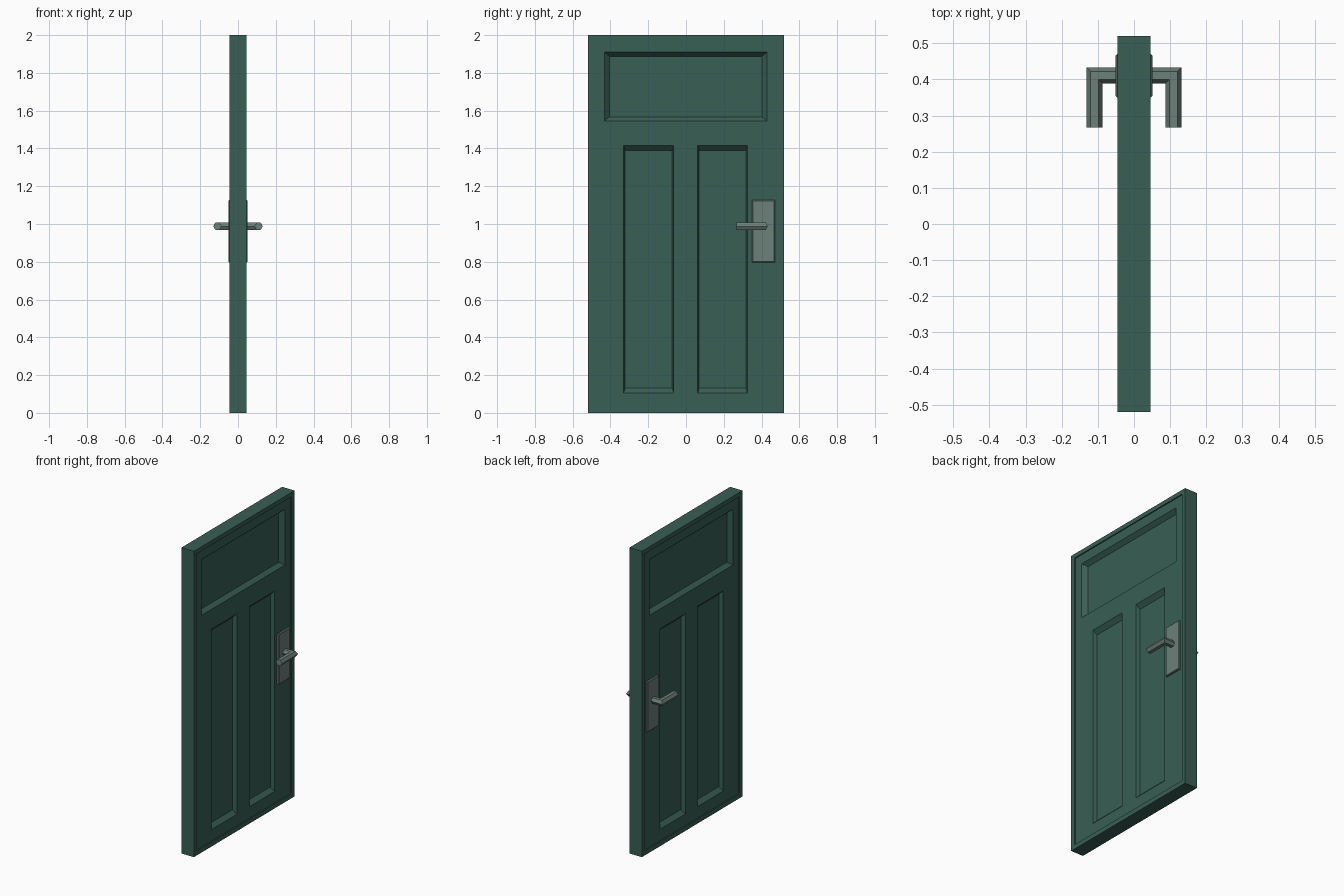
import bpy
import math

if "Cube" in bpy.data.objects:
    bpy.data.objects.remove(bpy.data.objects["Cube"])


def material(name, rgb):
    m = bpy.data.materials.new(name)
    m.diffuse_color = (*rgb, 1)
    m.use_nodes = True
    m.node_tree.nodes["Principled BSDF"].inputs["Base Color"].default_value = m.diffuse_color
    return m


green = material("dark green paint", (0.040, 0.113, 0.090))
steel = material("grey green metal", (0.150, 0.215, 0.188))


def make(name, quads, mat, mirror=True):
    """Object from separate polygons, welded and mirrored across x."""
    index, faces = {}, []
    for q in quads:
        pts = [tuple(round(c, 5) for c in p) for p in q]
        faces.append([index.setdefault(p, len(index)) for p in pts])
    me = bpy.data.meshes.new(name)
    me.from_pydata(list(index), [], faces)
    me.materials.append(mat)
    ob = bpy.data.objects.new(name, me)
    bpy.context.collection.objects.link(ob)
    if mirror:
        mod = ob.modifiers.new("both sides", 'MIRROR')
        mod.merge_threshold = 0.0001
    return ob


def rect(r, x):
    y0, y1, z0, z1 = r
    return [(x, y0, z0), (x, y1, z0), (x, y1, z1), (x, y0, z1)]


def ring(a, b):
    n = len(a)
    return [[a[i], a[(i + 1) % n], b[(i + 1) % n], b[i]] for i in range(n)]


# Door: raised rim, slightly sunk leaf, three bevelled recessed panels
RIM, LEAF, PANEL = 0.045, 0.038, 0.012
outer = (-0.52, 0.52, 0, 2)
inner = (-0.49, 0.49, 0.03, 1.972)
panels = [  # outer rectangle, bevel width in y and in z
    ((-0.432, 0.43, 1.545, 1.91), 0.027, 0.022),
    ((-0.33, -0.065, 0.105, 1.415), 0.008, 0.026),
    ((0.062, 0.325, 0.105, 1.415), 0.008, 0.026),
]
quads = ring(rect(outer, 0), rect(outer, RIM))
quads += ring(rect(outer, RIM), rect(inner, RIM))
quads += ring(rect(inner, RIM), rect(inner, LEAF))

ys = sorted({v for r in [inner] + [p[0] for p in panels] for v in r[:2]})
zs = sorted({v for r in [inner] + [p[0] for p in panels] for v in r[2:]})
for y0, y1 in zip(ys, ys[1:]):
    for z0, z1 in zip(zs, zs[1:]):
        cy, cz = (y0 + y1) / 2, (z0 + z1) / 2
        if not any(r[0] < cy < r[1] and r[2] < cz < r[3] for r, _, _ in panels):
            quads.append(rect((y0, y1, z0, z1), LEAF))
for r, by, bz in panels:
    deep = rect((r[0] + by, r[1] - by, r[2] + bz, r[3] - bz), PANEL)
    quads += ring(rect(r, LEAF), deep) + [deep]
make("door", quads, green)

# Lock plates with a narrow chamfer
plate = (0.35, 0.47, 0.797, 1.126)
face = rect((0.354, 0.466, 0.801, 1.122), 0.051)
quads = ring(rect(plate, 0.03), rect(plate, 0.047))
quads += ring(rect(plate, 0.047), face) + [face]
make("lock_plate", quads, steel)

# Lever handles: hexagonal bar with a mitred corner
R, CX, CY, CZ = 0.022, 0.109, 0.411, 0.988
hexagon = [(R * math.cos(i * math.pi / 3), R * math.sin(i * math.pi / 3)) for i in range(6)]
start = [(0.04, CY + u, CZ + v) for u, v in hexagon]
corner = [(CX + u, CY + u, CZ + v) for u, v in hexagon]
end = [(CX + u, 0.267, CZ + v) for u, v in hexagon]
quads = ring(start, corner) + ring(corner, end) + [end]
make("lever_handle", quads, steel)
